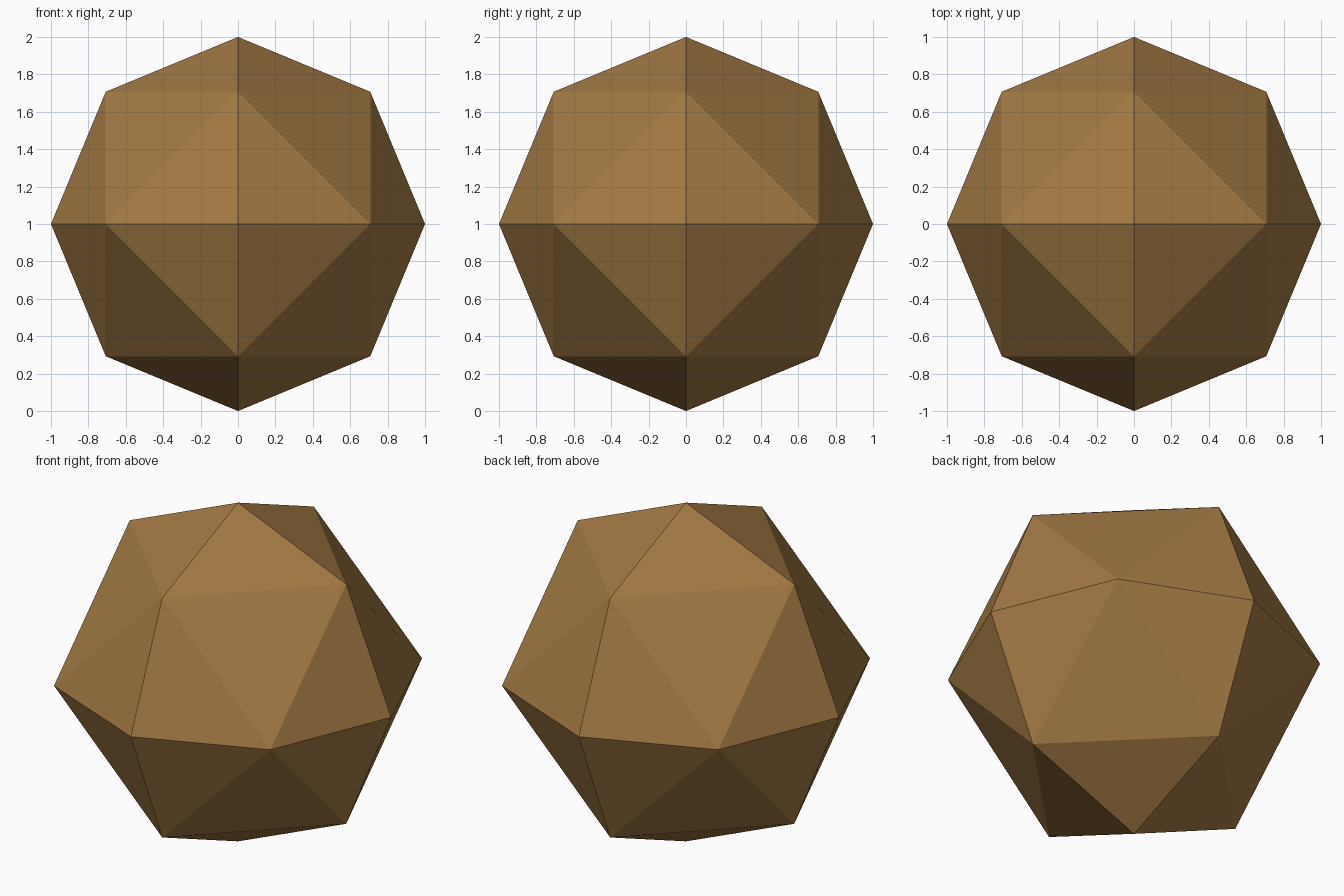
import bpy, bmesh
from itertools import product
from mathutils import Vector

if "Cube" in bpy.data.objects:
    bpy.data.objects.remove(bpy.data.objects["Cube"])

# Round faceted ball: an octahedron subdivided once and pushed onto a unit sphere
mat = bpy.data.materials.new("warm_brown")
mat.diffuse_color = (0.36, 0.19, 0.056, 1.0)
mat.use_nodes = True
mat.node_tree.nodes["Principled BSDF"].inputs["Base Color"].default_value = mat.diffuse_color

bm = bmesh.new()
# 6 axis corners plus 12 edge midpoints, all on the sphere
for signs in product((-1, 0, 1), repeat=3):
    if sum(map(abs, signs)) in (1, 2):
        bm.verts.new(Vector(signs).normalized() + Vector((0, 0, 1)))
bmesh.ops.convex_hull(bm, input=bm.verts[:])
bmesh.ops.recalc_face_normals(bm, faces=bm.faces[:])

mesh = bpy.data.meshes.new("faceted_ball")
bm.to_mesh(mesh)
bm.free()
mesh.materials.append(mat)
ball = bpy.data.objects.new("faceted_ball", mesh)
bpy.context.collection.objects.link(ball)
